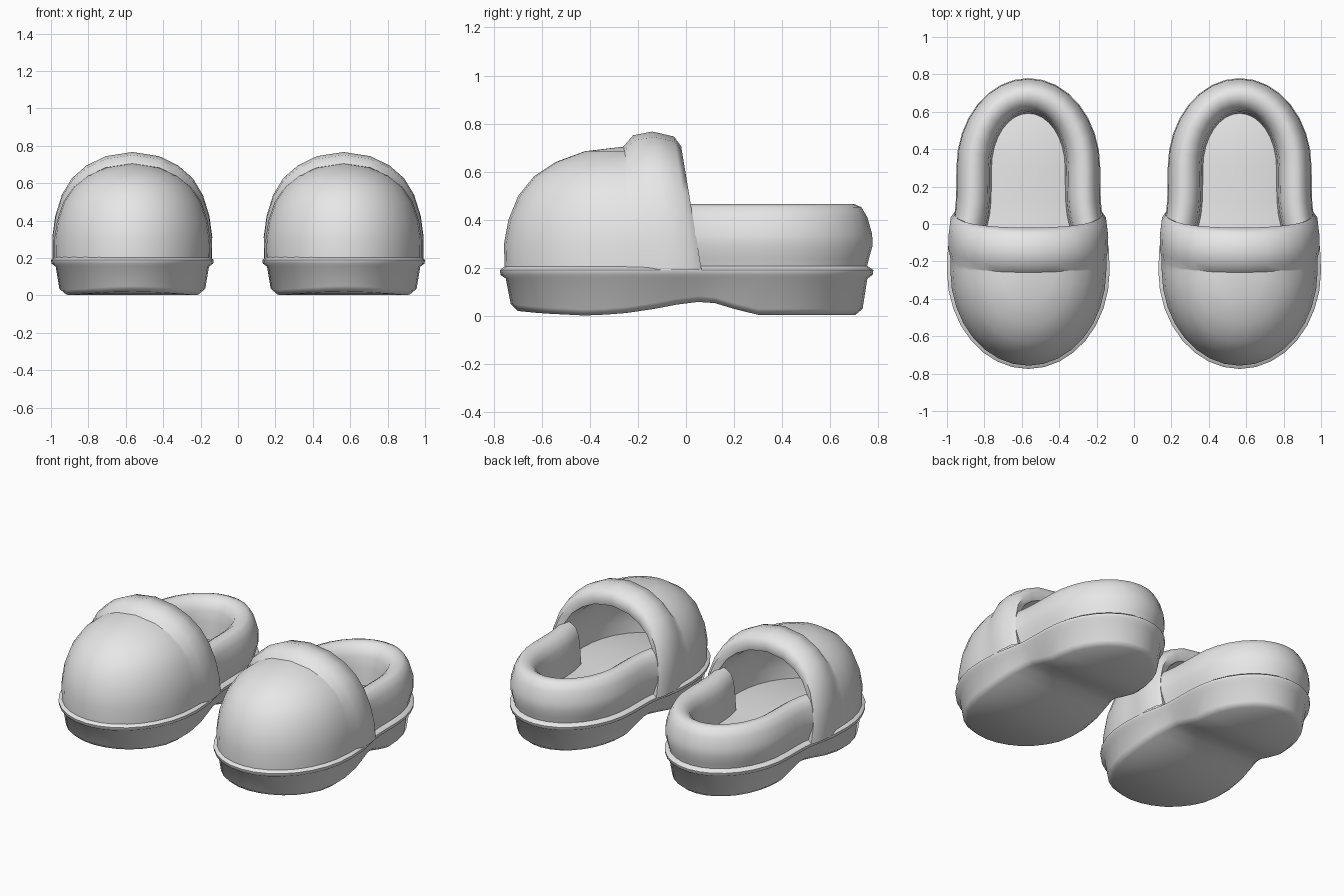
import bpy, bmesh, math

if "Cube" in bpy.data.objects:
    bpy.data.objects.remove(bpy.data.objects["Cube"], do_unlink=True)

grey = bpy.data.materials.new("plain grey")
grey.use_nodes = True
grey.diffuse_color = (0.8, 0.8, 0.8, 1)
grey.node_tree.nodes["Principled BSDF"].inputs["Base Color"].default_value = (0.8, 0.8, 0.8, 1)

CX = 0.565                      # distance of each shoe from the middle
TOE_Y, HEEL_Y = -0.25, 0.30     # centres of the toe and heel curves


def lerp(table, v):
    """Piecewise linear lookup in a list of pairs."""
    for (a, fa), (b, fb) in zip(table, table[1:]):
        if v <= b:
            t = max(0.0, (v - a) / (b - a))
            return fa + (fb - fa) * t
    return table[-1][1]


def half_outline(inset):
    """Right half of the footprint, from toe tip to heel tip."""
    pts = []
    for i in range(9):
        a = math.pi / 2 * i / 8
        pts.append(((0.435 - inset) * math.sin(a), TOE_Y - (0.525 - inset) * math.cos(a)))
    for y, w in ((-0.13, 0.43), (-0.04, 0.415), (0.05, 0.395), (0.12, 0.388), (0.2, 0.386)):
        pts.append((w - inset, y))
    for i in range(9):
        a = math.pi / 2 * i / 8
        pts.append(((0.385 - inset) * math.cos(a), HEEL_Y + (0.48 - inset) * math.sin(a)))
    return pts


def full_outline(inset):
    half = half_outline(inset)
    return half + [(-x, y) for x, y in half[-2:0:-1]]


def add_grid(bm, rows, close=False):
    """Skin a list of equally long rows of points."""
    vs = [[bm.verts.new(p) for p in row] for row in rows]
    n = len(rows[0])
    for a, b in zip(vs, vs[1:]):
        for i in range(n if close else n - 1):
            j = (i + 1) % n
            bm.faces.new((a[i], a[j], b[j], b[i]))
    return vs


def strip_fill(bm, ring):
    """Close a symmetric ring with strips running across the shoe."""
    n = len(ring)
    for i in range(n // 2):
        quad = [ring[i], ring[i + 1], ring[(n - i - 1) % n], ring[(n - i) % n]]
        bm.faces.new(list(dict.fromkeys(quad)))


def finish(name, bm, angle):
    """Clean the mesh and place one copy for each foot."""
    bmesh.ops.remove_doubles(bm, verts=bm.verts, dist=0.0005)
    bmesh.ops.recalc_face_normals(bm, faces=bm.faces)
    mesh = bpy.data.meshes.new(name)
    bm.to_mesh(mesh)
    bm.free()
    mesh.materials.append(grey)
    for side, x in (("left", CX), ("right", -CX)):
        ob = bpy.data.objects.new(side + "_" + name, mesh if x > 0 else mesh.copy())
        ob.location.x = x
        bpy.context.collection.objects.link(ob)
        bpy.ops.object.select_all(action='DESELECT')
        ob.select_set(True)
        bpy.context.view_layer.objects.active = ob
        bpy.ops.object.shade_smooth_by_angle(angle=math.radians(angle))


# Sole: arched underside, sloped wall, projecting lip, flat footbed
ARCH = [(-0.78, 0.035), (-0.7, 0.02), (-0.6, 0.01), (-0.4, 0.0), (-0.2, 0.015), (-0.05, 0.045),
        (0.07, 0.06), (0.14, 0.05), (0.27, 0.004), (0.78, 0.004)]
bm = bmesh.new()
rows = []
for inset, base, lift in ((0.075, None, 0.0), (0.045, None, 0.025), (0.025, 0.155, 0),
                          (0.003, 0.17, 0), (0.0, 0.19, 0), (0.025, 0.208, 0)):
    rows.append([(x, y, lerp(ARCH, y) + lift if base is None else base)
                 for x, y in full_outline(inset)])
rings = add_grid(bm, rows, close=True)
strip_fill(bm, rings[0])
strip_fill(bm, rings[-1])
finish("sole", bm, 60)

# Padded heel collar: rounded section swept round the heel, flat ends under the cap
SECTION = [(0.03, 0.19), (0.018, 0.24), (0.004, 0.29), (0.005, 0.34), (0.025, 0.41),
           (0.05, 0.452), (0.08, 0.465), (0.115, 0.46), (0.15, 0.435), (0.17, 0.39),
           (0.18, 0.32), (0.185, 0.25), (0.19, 0.19)]
bm = bmesh.new()
rows = [[(x, y, z) for x, y in full_outline(o) if y > -0.08] for o, z in SECTION]
vs = add_grid(bm, rows, close=False)
bm.faces.new([r[0] for r in vs])
bm.faces.new([r[-1] for r in vs])
finish("heel_collar", bm, 50)

# Toe cap: domed front with a raised roll along the opening, plus inner lining
DOME = [(0.415, 0.19), (0.417, 0.3), (0.402, 0.4), (0.368, 0.5), (0.315, 0.58),
        (0.24, 0.64), (0.14, 0.685), (0.0, 0.705)]
RIM = (-0.035, 0.06, 0.87, 0.90)
# each station: y at the top, y at the bottom, width factor, height factor
ROLL = [(-0.26, -0.16, 1.0, 1.0), (-0.22, -0.12, 1.02, 1.09), (-0.14, -0.05, 1.025, 1.12),
        (-0.05, 0.035, 1.0, 1.08), (-0.02, 0.065, 0.95, 1.0), RIM]
LINING = [(-0.26, -0.16, 0.85, 0.86), (-0.13, -0.04, 0.85, 0.87), RIM]


def cap_rows(stations, k):
    rows = []
    for w, z in DOME:
        t = (z - 0.19) / 0.515
        arms = [(w * kx, top + (bot - top) * (1 - t), 0.19 + (z - 0.19) * kz)
                for top, bot, kx, kz in stations]
        row = [(-x, y, h) for x, y, h in reversed(arms)]
        for i in range(17):
            a = math.pi * (1 + i / 16)
            row.append((w * k * math.cos(a), TOE_Y + 0.505 * w / 0.415 * k * math.sin(a),
                        0.19 + (z - 0.19) * (1 if k == 1 else 0.86)))
        rows.append(row + arms)
    return rows


bm = bmesh.new()
add_grid(bm, cap_rows(ROLL, 1))
add_grid(bm, cap_rows(LINING, 0.85))
finish("toe_cap", bm, 60)
